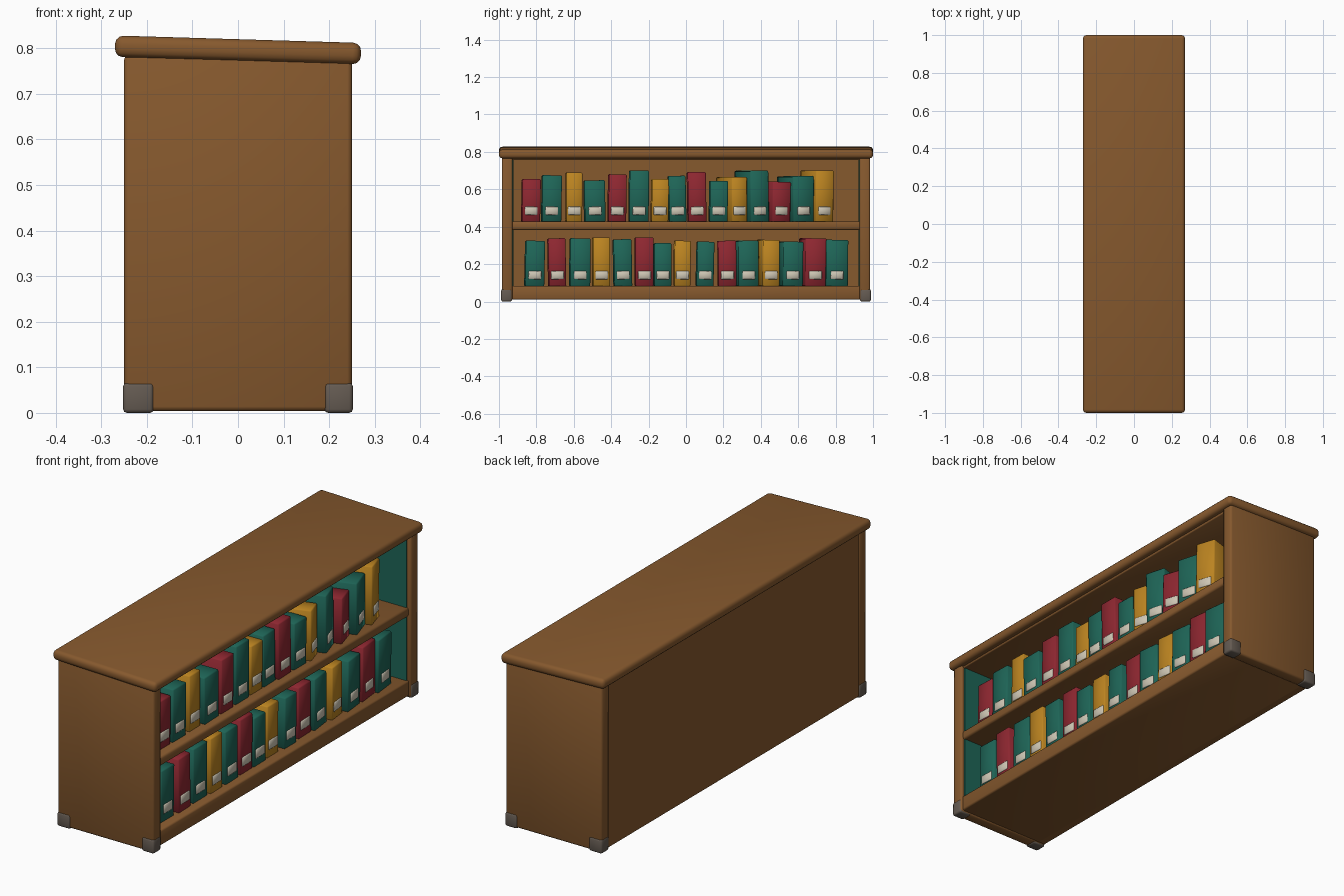
import bpy, bmesh, math, random
from mathutils import Vector

if "Cube" in bpy.data.objects:
    bpy.data.objects.remove(bpy.data.objects["Cube"])
random.seed(4)


def material(name, rgb):
    m = bpy.data.materials.new(name)
    m.diffuse_color = (*rgb, 1)
    m.use_nodes = True
    m.node_tree.nodes["Principled BSDF"].inputs["Base Color"].default_value = m.diffuse_color
    return m


WOOD = material("brown wood", (0.24, 0.10, 0.027))
METAL = material("grey metal", (0.13, 0.105, 0.085))
LABEL = material("cream label", (0.62, 0.57, 0.46))
TEAL = material("teal", (0.013, 0.13, 0.095))
RED = material("red", (0.27, 0.02, 0.03))
GOLD = material("golden yellow", (0.50, 0.23, 0.015))


def box(name, x, y, z, mat, bevel=0.006, pivot=(0, 0, 0), rot=(0, 0, 0), segments=2):
    """Bevelled box from (min, max) ranges, turned about a pivot point."""
    p = Vector(pivot)
    bm = bmesh.new()
    bmesh.ops.create_cube(bm, size=1)
    for v in bm.verts:
        v.co = Vector([r[0] if c < 0 else r[1] for r, c in zip((x, y, z), v.co)]) - p
    if bevel:
        bmesh.ops.bevel(bm, geom=bm.edges[:], offset=bevel, segments=segments,
                        affect='EDGES', profile=0.5)
    me = bpy.data.meshes.new(name)
    bm.to_mesh(me)
    bm.free()
    me.materials.append(mat)
    ob = bpy.data.objects.new(name, me)
    ob.location, ob.rotation_euler = p, rot
    bpy.context.collection.objects.link(ob)
    bpy.ops.object.select_all(action='DESELECT')
    ob.select_set(True)
    bpy.context.view_layer.objects.active = ob
    bpy.ops.object.shade_smooth_by_angle(angle=math.radians(50))
    return ob


# Slightly tilted top slab
box("top_slab", (-0.27, 0.27), (-1, 1), (0.773, 0.82), WOOD, 0.018,
    (0, 0, 0.797), (0, 0.03, 0), 3)

# Carcass
box("back_panel", (-0.247, -0.215), (-0.95, 0.95), (0.01, 0.785), WOOD, 0)
box("bottom_panel", (-0.24, 0.24), (-0.95, 0.95), (0.01, 0.083), WOOD, 0.008)
box("middle_shelf", (-0.23, 0.238), (-0.94, 0.94), (0.383, 0.427), WOOD, 0.01)
box("top_rail", (-0.23, 0.238), (-0.95, 0.95), (0.757, 0.785), WOOD, 0.005)
for s, side in ((-1, "front"), (1, "rear")):
    def span(a, b):
        return tuple(sorted((s * a, s * b)))
    box(side + "_end_panel", (-0.25, 0.25), span(0.928, 0.985), (0.004, 0.785), WOOD, 0.01)
    # Teal lining inside each bay
    for bay, z in (("lower", (0.083, 0.383)), ("upper", (0.427, 0.757))):
        box(f"{side}_{bay}_lining", (-0.215, 0.232), span(0.922, 0.929), z, TEAL, 0)
    # Metal corner feet
    for x, edge in (((-0.252, -0.185), "left"), ((0.19, 0.252), "right")):
        box(f"{side}_{edge}_foot", x, span(0.932, 0.988), (0, 0.066), METAL, 0.008)

# Books: colour, low y, high y, top z
T, R, G = TEAL, RED, GOLD
upper = [(R, -.877, -.78, .655), (T, -.77, -.667, .675), (G, -.64, -.555, .69),
         (T, -.54, -.43, .648), (R, -.415, -.32, .68), (T, -.303, -.20, .70),
         (G, -.185, -.095, .655), (T, -.088, .003, .672), (R, .013, .11, .692),
         (T, .126, .222, .645), (G, .244, .33, .665), (T, .345, .448, .70),
         (R, .458, .56, .64), (T, .571, .689, .67), (G, .689, .79, .70)]
lower = [(T, -.86, -.758, .325), (R, -.732, -.64, .338), (T, -.62, -.512, .338),
         (G, -.496, -.405, .343), (T, -.383, -.287, .333), (R, -.27, -.174, .343),
         (T, -.169, -.078, .312), (G, -.062, .024, .325), (T, .056, .147, .32),
         (R, .174, .27, .325), (T, .281, .389, .325), (G, .41, .50, .33),
         (T, .517, .625, .32), (R, .635, .748, .338), (T, .748, .866, .33)]
for row, books, base in (("upper", upper, 0.425), ("lower", lower, 0.081)):
    for i, (mat, y0, y1, top) in enumerate(books):
        front = 0.20 + random.uniform(-0.006, 0.006)
        yc = (y0 + y1) / 2
        pivot = (front, yc, base)
        # Later books in the upper row are turned to show their left sides
        yaw = (0.28 if row == "upper" else 0.1) * (i >= 10) + 0.02
        rot = (random.uniform(-0.025, 0.025), 0, yaw)
        box(f"{row}_book_{i + 1}", (front - 0.29, front), (y0, y1), (base, top),
            mat, 0.005, pivot, rot, 1)
        box(f"{row}_label_{i + 1}", (front - 0.004, front + 0.004),
            (yc - 0.034, yc + 0.034), (base + 0.038, base + 0.082), LABEL, 0.0035, pivot, rot, 1)
